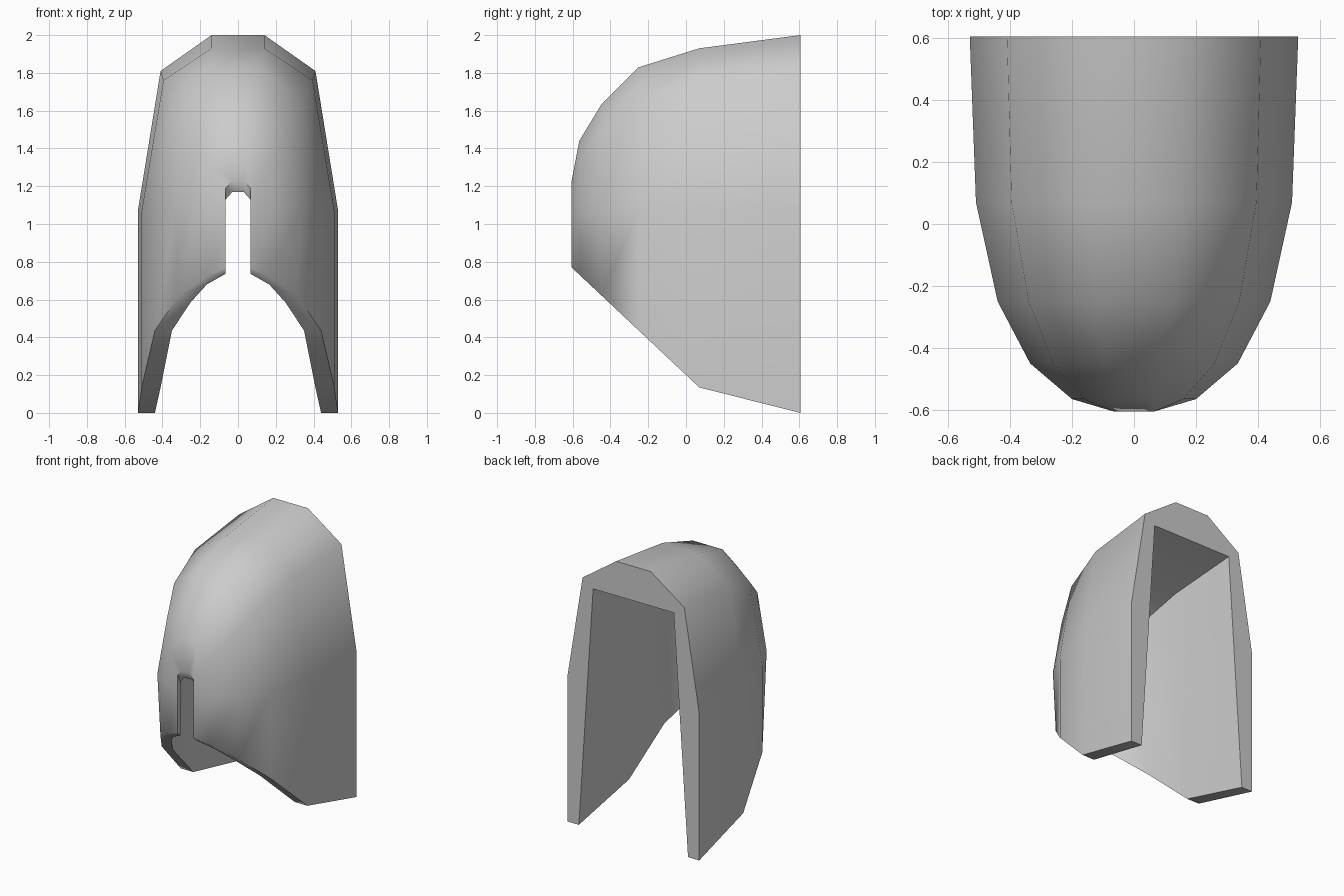
import bpy, bmesh, math

cube = bpy.data.objects.get("Cube")
if cube:
    bpy.data.objects.remove(cube, do_unlink=True)

grey = bpy.data.materials.new("plain grey")
grey.use_nodes = True
colour = (0.6, 0.6, 0.6, 1)
grey.diffuse_color = colour
grey.node_tree.nodes["Principled BSDF"].inputs["Base Color"].default_value = colour

MID = 1.07  # height where the walls start to lean in


def hem(y):
    """Height of the slanted lower edge at depth y."""
    if y > 0.07:
        return 0.135 * (0.605 - y) / 0.535
    return 0.135 + 0.94 * (0.07 - y)


def section(y, hem_x, mid_x, shoulder, top):
    """Arch across the shell at depth y, from right hem over to left hem."""
    half = [(hem_x, hem(y)), (mid_x, MID), shoulder, top]
    return ([(-x, y, z) for x, z in half]
            + [(x, y, z) for x, z in reversed(half)])


# Outer skin, from the open back to the slot at the front
outer = [
    section(0.605, 0.53, 0.53, (0.41, 1.81), (0.14, 2.0)),
    section(0.07, 0.51, 0.51, (0.395, 1.76), (0.14, 1.93)),
    section(-0.25, 0.44, 0.44, (0.34, 1.65), (0.12, 1.83)),
    section(-0.45, 0.31, 0.335, (0.26, 1.48), (0.09, 1.63)),
    section(-0.565, 0.15, 0.2, (0.16, 1.33), (0.06, 1.44)),
    section(-0.605, 0.065, 0.065, (0.065, 1.19), (0.03, 1.23)),
]


def lining(y, hem_x, corner, top):
    """Inner arch: straight walls up to the ceiling corner."""
    f = (MID - hem(y)) / (corner[1] - hem(y))
    return section(y, hem_x, hem_x + f * (corner[0] - hem_x), corner, top)


# Inner skin with a flat ceiling
inner = [
    lining(0.605, 0.44, (0.325, 1.75), (0.11, 1.75)),
    lining(0.07, 0.41, (0.305, 1.69), (0.11, 1.69)),
    lining(-0.25, 0.35, (0.26, 1.57), (0.09, 1.57)),
    lining(-0.41, 0.25, (0.19, 1.42), (0.07, 1.43)),
    lining(-0.51, 0.165, (0.12, 1.28), (0.05, 1.31)),
    lining(-0.57, 0.065, (0.065, 1.13), (0.03, 1.17)),
]

bm = bmesh.new()
skins = [[[bm.verts.new(p) for p in sec] for sec in skin] for skin in (outer, inner)]
rows, cols = len(outer), len(outer[0])

# Both skins
for skin in skins:
    for i in range(rows - 1):
        for j in range(cols - 1):
            bm.faces.new((skin[i][j], skin[i][j + 1], skin[i + 1][j + 1], skin[i + 1][j]))

# Rim joining the skins: back edge, front slot and both hems
out, inn = skins
for i in (0, rows - 1):
    for j in range(cols - 1):
        bm.faces.new((out[i][j], out[i][j + 1], inn[i][j + 1], inn[i][j]))
for j in (0, cols - 1):
    for i in range(rows - 1):
        bm.faces.new((out[i][j], out[i + 1][j], inn[i + 1][j], inn[i][j]))
bmesh.ops.recalc_face_normals(bm, faces=bm.faces)

mesh = bpy.data.meshes.new("hood_shell")
bm.to_mesh(mesh)
bm.free()
mesh.materials.append(grey)
shell = bpy.data.objects.new("hood_shell", mesh)
bpy.context.collection.objects.link(shell)
bpy.context.view_layer.objects.active = shell
shell.select_set(True)
bpy.ops.object.shade_smooth_by_angle(angle=math.radians(55))
